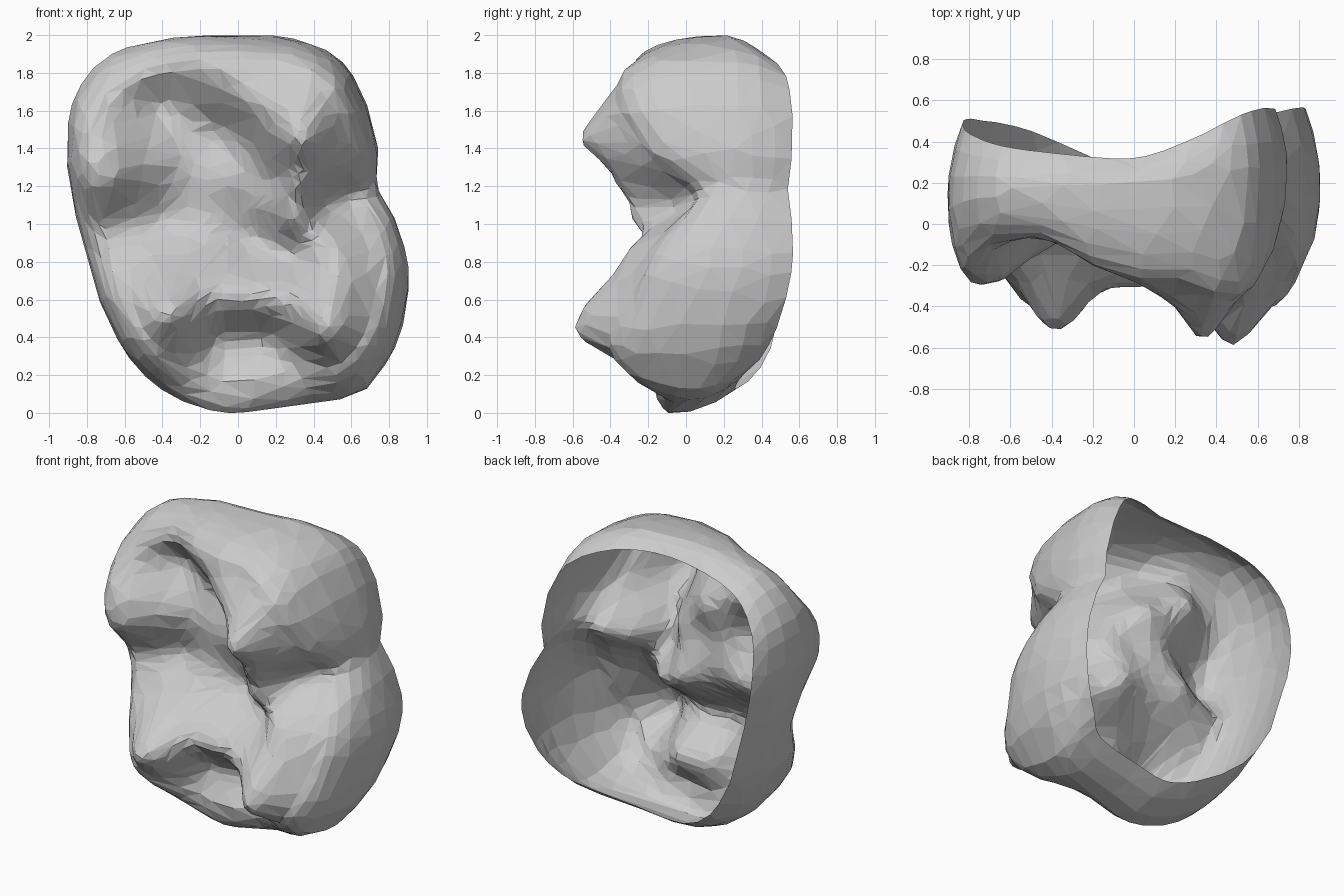
import bpy, bmesh, math
from mathutils import Vector

if "Cube" in bpy.data.objects:
    bpy.data.objects.remove(bpy.data.objects["Cube"])

# Outline seen from the front: x, z, depth of widest line, depth of back rim
OUTLINE = [
    (0.0, 2.0, .18, .32), (.3, 1.98, .22, .41), (.54, 1.87, .24, .52), (.67, 1.66, .24, .56),
    (.74, 1.4, .26, .56), (.74, 1.2, .27, .54), (.84, 1.0, .2, .56), (.905, .74, .18, .56),
    (.86, .42, .15, .49), (.74, .2, .1, .4), (.6, .09, .04, .31), (.22, .03, -.04, .27),
    (-.07, 0, -.08, .27), (-.35, .09, -.03, .37), (-.56, .27, .04, .45), (-.71, .54, .08, .49),
    (-.79, .8, .1, .5), (-.87, 1.1, .12, .51), (-.905, 1.38, .12, .49), (-.87, 1.66, .14, .44),
    (-.7, 1.88, .17, .38), (-.38, 1.98, .17, .34)]

# Relief of the chewing face: x, z, depth y
RELIEF = [
    # cusps
    (.32, 1.44, -.55), (.47, .48, -.58), (-.42, .52, -.5), (-.67, 1.22, -.27),
    (.45, .39, -.54), (.5, .62, -.49), (-.29, .5, -.46), (-.66, 1.42, -.25),
    # upper ridge and right shoulder
    (-.52, 1.82, -.1), (-.2, 1.77, -.18), (.05, 1.66, -.31), (.2, 1.82, -.28),
    (.38, 1.64, -.43), (.55, 1.48, -.3), (.55, 1.28, -.17), (-.72, 1.64, -.14),
    # upper pit and central bump
    (-.42, 1.62, .03), (-.1, 1.5, -.02), (.2, 1.24, -.2), (-.05, 1.24, -.08),
    (-.4, 1.36, -.1), (.12, 1.4, -.2),
    # ridge running down from the right cusp
    (.32, 1.2, -.36), (.31, 1.02, -.28), (.29, .84, -.13),
    # grooves
    (.44, 1.1, -.1), (.08, .93, -.01), (.6, 1.17, .04), (-.4, 1.03, 0), (-.66, 1.0, -.08),
    # lower slopes and ridge
    (.5, .88, -.29), (.68, 1.02, -.04), (.73, .6, -.29), (-.38, .8, -.2), (-.66, .8, -.14),
    (-.2, .6, -.36), (0, .61, -.31), (.2, .6, -.35), (-.58, .5, -.31),
    # lower pit and shelf
    (-.13, .4, -.13), (.15, .4, -.1), (.36, .3, -.26), (.1, .17, -.18),
    (-.27, .22, -.22), (.55, .23, -.3)]


def solve(a, b):
    n = len(b)
    m = [row[:] + [v] for row, v in zip(a, b)]
    for i in range(n):
        p = max(range(i, n), key=lambda r: abs(m[r][i]))
        m[i], m[p] = m[p], m[i]
        for r in range(i + 1, n):
            f = m[r][i] / m[i][i]
            for c in range(i, n + 1):
                m[r][c] -= f * m[i][c]
    out = [0.0] * n
    for i in reversed(range(n)):
        out[i] = (m[i][n] - sum(m[i][c] * out[c] for c in range(i + 1, n))) / m[i][i]
    return out


def kernel(x, z, p):
    return math.sqrt((x - p[0]) ** 2 + (z - p[1]) ** 2 + .005)


WEIGHTS = solve([[kernel(q[0], q[1], p) for p in RELIEF] for q in RELIEF],
                [q[2] for q in RELIEF])


def relief(x, z):
    return sum(w * kernel(x, z, p) for w, p in zip(WEIGHTS, RELIEF))


def closed_spline(points, steps):
    n, out = len(points), []
    for i in range(n):
        a, b, c, d = (Vector(points[(i + k) % n]) for k in (-1, 0, 1, 2))
        for s in range(steps):
            t = s / steps
            out.append(b + (c - a) * t / 2 + (2 * a - 5 * b + 4 * c - d) * t * t / 2
                       + (3 * b - a - 3 * c + d) * t ** 3 / 2)
    return out


# Each outline point is swept: centre -> front edge -> rounded wall -> back rim
INNER = .83


def column(o):
    pts = []
    at = lambda s, y: (o[0] * s, y, 1 + (o[1] - 1) * s)
    for i in range(1, 21):
        s = INNER * i / 20
        pts.append(at(s, relief(o[0] * s, 1 + (o[1] - 1) * s)))
    edge = pts[-1][1]
    for i in range(1, 7):
        t = math.pi / 2 * i / 6
        pts.append(at(INNER + (1 - INNER) * math.sin(t), o[2] + (edge - o[2]) * math.cos(t)))
    tuck = .08 + .05 * max(0, min(1, (.6 - o[1]) / .5))
    for i in range(1, 6):
        u = i / 5
        pts.append(at(1 - tuck * u * u, o[2] + (o[3] - o[2]) * u))
    return pts


bm = bmesh.new()
centre = bm.verts.new((0, relief(0, 1), 1))
cols = [[bm.verts.new(p) for p in column(o)] for o in closed_spline(OUTLINE, 5)]
for a, b in zip(cols, cols[1:] + cols[:1]):
    bm.faces.new((centre, a[0], b[0]))
    for i in range(len(a) - 1):
        bm.faces.new((a[i], a[i + 1], b[i + 1], b[i]))
bmesh.ops.triangulate(bm, faces=bm.faces[:])
bm.normal_update()
if sum(f.normal.y * f.calc_area() for f in bm.faces) > 0:
    bmesh.ops.reverse_faces(bm, faces=bm.faces[:])
mesh = bpy.data.meshes.new("tooth_crown")
bm.to_mesh(mesh)
bm.free()

# Open crown shell, reduced to irregular flat facets
crown = bpy.data.objects.new("tooth_crown", mesh)
bpy.context.collection.objects.link(crown)
dec = crown.modifiers.new("facets", 'DECIMATE')
dec.ratio = 1200 / len(mesh.polygons)
